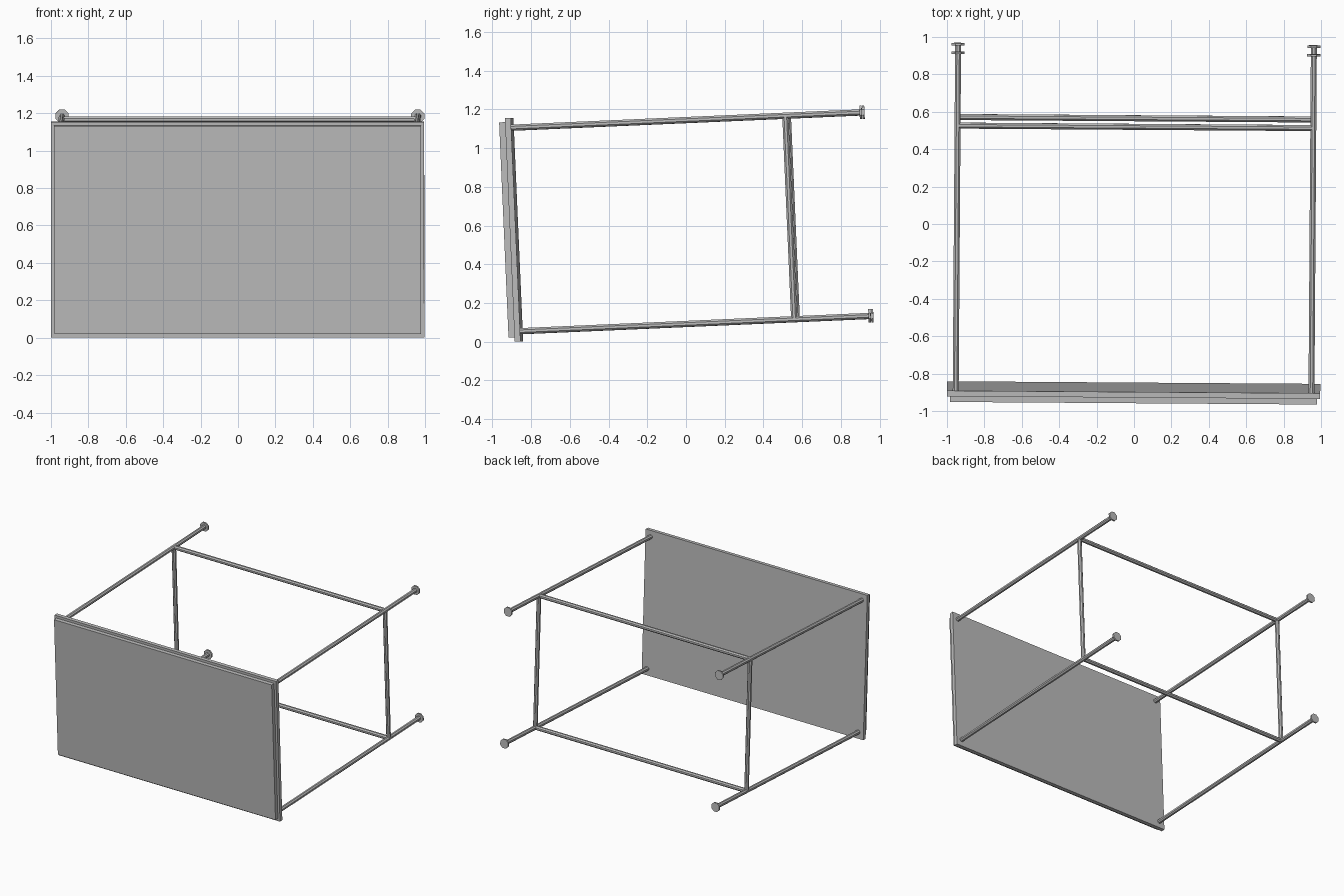
import bpy, bmesh, math
from mathutils import Matrix, Vector

old = bpy.data.objects.get("Cube")
if old:
    bpy.data.objects.remove(old, do_unlink=True)

# Single grey finish
grey = bpy.data.materials.new("plain grey")
grey.use_nodes = True
COLOUR = (0.5, 0.5, 0.5, 1)
grey.diffuse_color = COLOUR
grey.node_tree.nodes["Principled BSDF"].inputs["Base Color"].default_value = COLOUR

# The table rests on its long edge, tipped back and turned a little
POSE = (Matrix.Translation((0.004, 0, 0.0005))
        @ Matrix.Rotation(math.radians(-0.4), 4, 'Z')
        @ Matrix.Rotation(math.radians(2.5), 4, 'X'))


def finish(name, bm):
    bmesh.ops.recalc_face_normals(bm, faces=bm.faces)
    mesh = bpy.data.meshes.new(name)
    bm.to_mesh(mesh)
    bm.free()
    mesh.materials.append(grey)
    ob = bpy.data.objects.new(name, mesh)
    ob.matrix_world = POSE
    bpy.context.collection.objects.link(ob)


def box(name, lo, hi):
    lo, hi = Vector(lo), Vector(hi)
    bm = bmesh.new()
    bmesh.ops.create_cube(bm, size=1, matrix=Matrix.Translation((lo + hi) / 2)
                          @ Matrix.Diagonal((*(hi - lo), 1)))
    finish(name, bm)


def rod(name, a, b, radius, sides=8):
    a, b = Vector(a), Vector(b)
    turn = (b - a).to_track_quat('Z', 'Y').to_matrix().to_4x4()
    bm = bmesh.new()
    bmesh.ops.create_cone(bm, cap_ends=True, segments=sides, radius1=radius,
                          radius2=radius, depth=(b - a).length,
                          matrix=Matrix.Translation((a + b) / 2) @ turn
                          @ Matrix.Rotation(math.pi / sides, 4, 'Z'))
    finish(name, bm)


LEG_X, LOW, HIGH = 0.951, 0.091, 1.143
RUNG_Y, TUBE = 0.57, 0.0172

# Table top: broad board with a slightly smaller panel on its face
box("top_board", (-0.998, -0.877, 0.038), (0.998, -0.847, 1.193))
box("top_panel", (-0.98, -0.908, 0.060), (0.98, -0.877, 1.173))

# Legs with flat foot discs
for side, x in (("right", -LEG_X), ("left", LEG_X)):
    for level, z in (("lower", LOW), ("upper", HIGH)):
        rod(f"{level}_{side}_leg", (x, -0.85, z), (x, 0.966, z), TUBE)
        rod(f"{level}_{side}_foot", (x, 0.954, z), (x, 0.966, z), 0.038)
    # Short stretcher joining the two legs at this end
    rod(f"{side}_stretcher", (x, RUNG_Y, LOW), (x, RUNG_Y, HIGH), TUBE)

# Long stretchers
for level, z in (("lower", LOW), ("upper", HIGH)):
    rod(f"{level}_stretcher", (-LEG_X, RUNG_Y, z), (LEG_X, RUNG_Y, z), TUBE)
